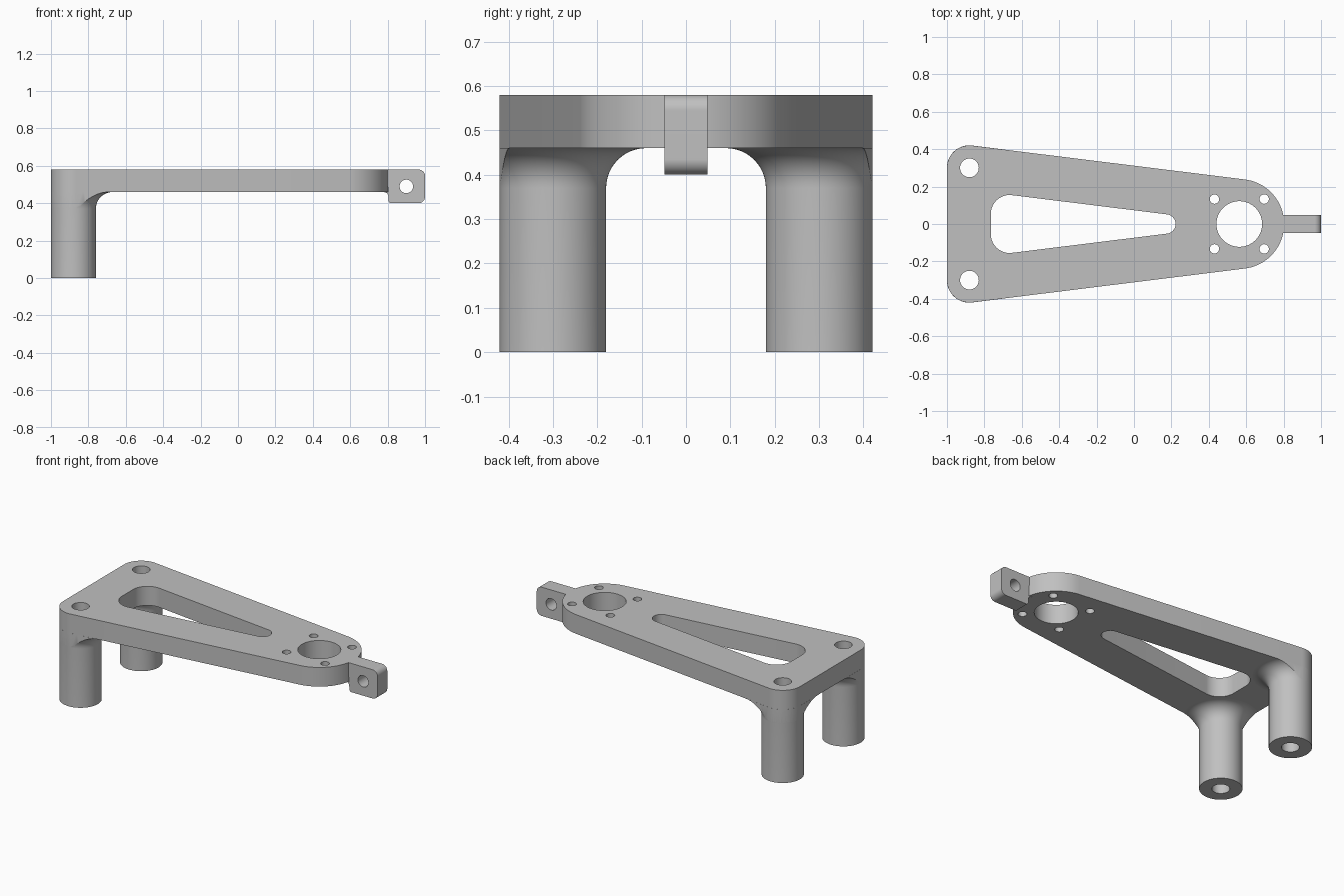
import bpy, bmesh
from math import cos, sin, pi, radians
from mathutils import Matrix, Vector, geometry

cube = bpy.data.objects.get("Cube")
if cube:
    bpy.data.objects.remove(cube)

grey = bpy.data.materials.new("light grey")
grey.use_nodes = True
grey.diffuse_color = (0.53, 0.53, 0.53, 1)
grey.node_tree.nodes["Principled BSDF"].inputs["Base Color"].default_value = grey.diffuse_color

TOP, UNDER = 0.58, 0.46           # plate faces
LEG_X, LEG_Y, LEG_R = -0.88, 0.30, 0.12
HUB_X, HUB_R = 0.563, 0.24
FILLET = 0.09


def make_object(name, bm):
    bmesh.ops.recalc_face_normals(bm, faces=bm.faces)
    mesh = bpy.data.meshes.new(name)
    bm.to_mesh(mesh)
    bm.free()
    mesh.materials.append(grey)
    obj = bpy.data.objects.new(name, mesh)
    bpy.context.collection.objects.link(obj)
    return obj


def hull(circles, steps=96):
    """Convex outline wrapped round circles given as (x, y, radius)."""
    pts = [Vector((x + r * cos(2 * pi * i / steps), y + r * sin(2 * pi * i / steps)))
           for x, y, r in circles for i in range(steps if r else 1)]
    return [pts[i] for i in geometry.convex_hull_2d(pts)]


def add_prism(bm, outline, low, high):
    base = bm.faces.new([bm.verts.new((p[0], p[1], low)) for p in outline])
    out = bmesh.ops.extrude_face_region(bm, geom=[base], use_keep_orig=True)
    moved = [g for g in out["geom"] if isinstance(g, bmesh.types.BMVert)]
    bmesh.ops.translate(bm, verts=moved, vec=(0, 0, high - low))


def prisms(name, outlines, low, high):
    bm = bmesh.new()
    for outline in outlines:
        add_prism(bm, outline, low, high)
    return make_object(name, bm)


def boolean(obj, cutter, operation):
    cutter.hide_render = True
    mod = obj.modifiers.new("cut", "BOOLEAN")
    mod.operation, mod.object, mod.solver = operation, cutter, "EXACT"
    bpy.context.view_layer.update()
    result = bpy.data.meshes.new_from_object(
        obj.evaluated_get(bpy.context.evaluated_depsgraph_get()))
    obj.modifiers.clear()
    obj.data = result
    bpy.data.objects.remove(cutter)


def smooth(obj):
    obj.data.shade_smooth()
    obj.data.set_sharp_from_angle(angle=radians(30))


def plate_outline(grow=0.0):
    return hull([(LEG_X, s * LEG_Y, LEG_R + grow) for s in (-1, 1)]
                + [(HUB_X, 0, HUB_R + grow)])


# Tapered plate with slot, hub opening, hub screw holes and leg holes
plate = prisms("plate", [plate_outline()], UNDER, TOP)
holes = [hull([(-0.665, -0.055, 0.1), (-0.665, 0.055, 0.1), (0.17, 0, 0.052)]),
         hull([(HUB_X, 0, 0.122)])]
for side in (-1, 1):
    holes.append(hull([(LEG_X, side * LEG_Y, 0.05)], 48))
    holes += [hull([(HUB_X + end * 0.133, side * 0.133, 0.025)], 32) for end in (-1, 1)]
boolean(plate, prisms("hole_cutter", holes, UNDER - 0.1, TOP + 0.1), "DIFFERENCE")
smooth(plate)

# Hollow legs flaring into the plate, trimmed to the plate edge
profile = [(0.05, UNDER), (0.05, 0), (LEG_R, 0)]
for i in range(13):
    a = pi - i * pi / 24
    profile.append((LEG_R + FILLET * (1 + cos(a)), UNDER - FILLET * (1 - sin(a))))
SEGMENTS = 96
for name, side in (("right_leg", -1), ("left_leg", 1)):
    bm = bmesh.new()
    rings = [[bm.verts.new((LEG_X + r * cos(2 * pi * k / SEGMENTS),
                            side * LEG_Y + r * sin(2 * pi * k / SEGMENTS), z))
              for r, z in profile] for k in range(SEGMENTS)]
    for k in range(SEGMENTS):
        a, b = rings[k - 1], rings[k]
        for j in range(len(profile)):
            bm.faces.new((a[j - 1], b[j - 1], b[j], a[j]))
    leg = make_object(name, bm)
    boolean(leg, prisms("leg_trimmer", [plate_outline(0.0005)], -0.1, TOP), "INTERSECT")
    smooth(leg)

# Upright end tab with a cross hole, and its small fillet under the plate
upright = Matrix.Rotation(pi / 2, 4, "X")
tab = prisms("end_tab", [hull([(0.965, 0.545, 0.035), (0.965, 0.435, 0.035),
                               (0.82, 0.415, 0.015), (0.795, TOP, 0)])], -0.048, 0.048)
boolean(tab, prisms("tab_cutter", [hull([(0.9, 0.49, 0.036)], 48)], -0.1, 0.1), "DIFFERENCE")
fillet = prisms("tab_fillet", [[(0.78, UNDER), (0.797, 0.454), (0.806, 0.437),
                                (0.806, UNDER)]], -0.048, 0.048)
for part in (tab, fillet):
    part.data.transform(upright)
    smooth(part)
